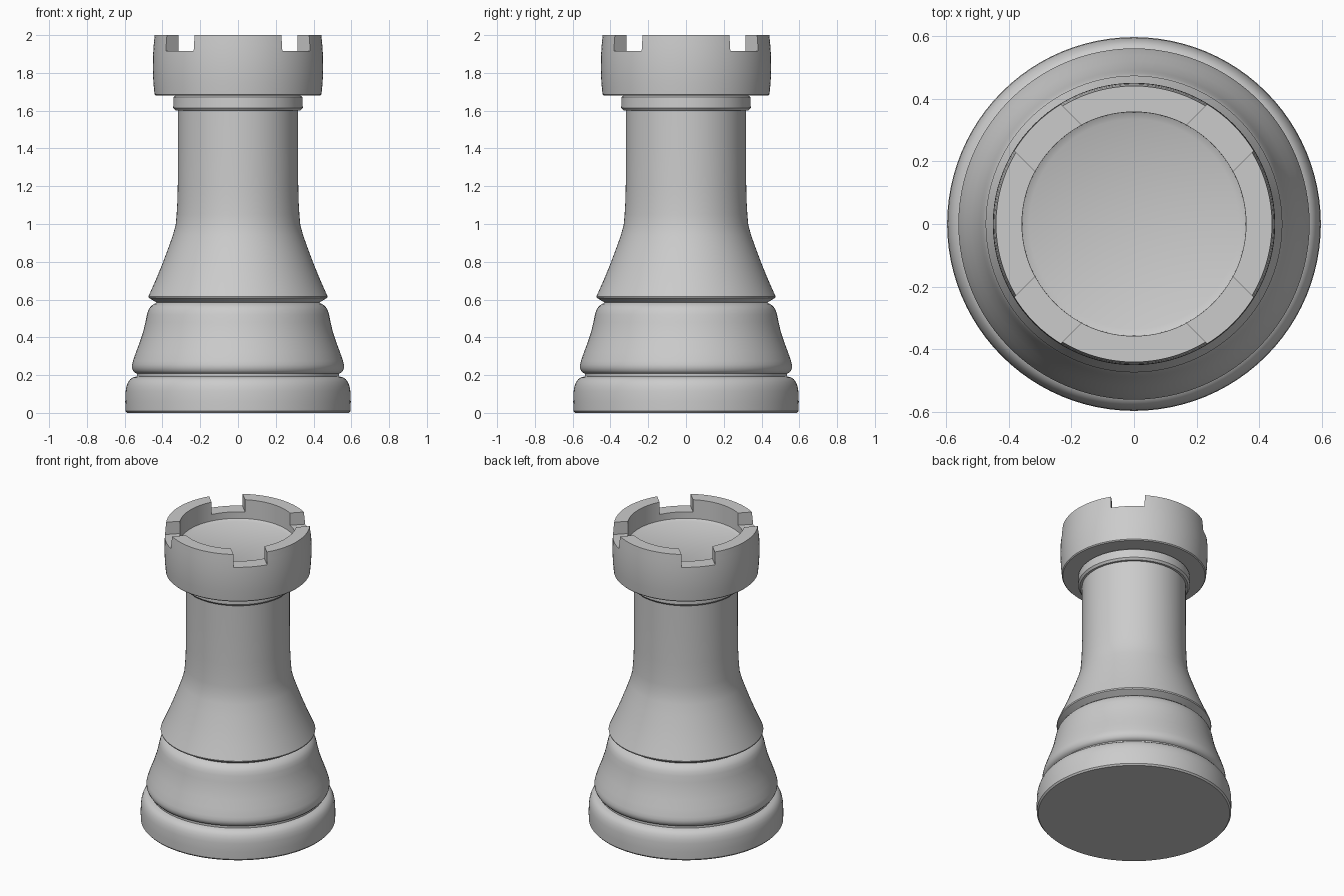
import bpy, bmesh
from math import pi, radians

if "Cube" in bpy.data.objects:
    bpy.data.objects.remove(bpy.data.objects["Cube"])

SEGMENTS = 96


def finish(ob, angle=32):
    bpy.ops.object.select_all(action='DESELECT')
    ob.select_set(True)
    bpy.context.view_layer.objects.active = ob
    bpy.ops.object.shade_smooth_by_angle(angle=radians(angle))


def lathe(name, profile):
    """Spin an (radius, height) profile round the z axis."""
    bm = bmesh.new()
    verts = [bm.verts.new((r, 0, z)) for r, z in profile]
    edges = [bm.edges.new(pair) for pair in zip(verts, verts[1:])]
    bmesh.ops.spin(bm, geom=verts + edges, cent=(0, 0, 0), axis=(0, 0, 1),
                   angle=2 * pi, steps=SEGMENTS, use_duplicate=False)
    bmesh.ops.remove_doubles(bm, verts=bm.verts, dist=1e-5)
    bmesh.ops.recalc_face_normals(bm, faces=bm.faces)
    mesh = bpy.data.meshes.new(name)
    bm.to_mesh(mesh)
    bm.free()
    ob = bpy.data.objects.new(name, mesh)
    bpy.context.collection.objects.link(ob)
    return ob


# Round foot with a softened top edge and a groove above
foot = lathe("foot", [
    (0, 0), (0.587, 0), (0.596, 0.01), (0.597, 0.06), (0.595, 0.115),
    (0.590, 0.142), (0.582, 0.163), (0.571, 0.178), (0.556, 0.188),
    (0.535, 0.193), (0.535, 0.208)])

# Bell-shaped skirt
skirt = lathe("skirt", [
    (0.535, 0.208), (0.547, 0.213), (0.556, 0.224), (0.561, 0.239),
    (0.561, 0.255), (0.556, 0.275), (0.540, 0.322), (0.520, 0.375),
    (0.502, 0.430), (0.490, 0.480), (0.482, 0.520), (0.474, 0.545),
    (0.463, 0.562), (0.447, 0.576), (0.430, 0.584)])

# Flared shaft with a sharp lower rim, and the collar under the head
shaft = lathe("shaft", [
    (0.430, 0.584), (0.472, 0.609), (0.474, 0.617), (0.437, 0.700),
    (0.402, 0.785), (0.370, 0.870), (0.345, 0.940), (0.330, 0.995),
    (0.325, 1.05), (0.321, 1.12), (0.319, 1.20), (0.318, 1.40),
    (0.318, 1.602)])
collar = lathe("collar", [
    (0.318, 1.602), (0.332, 1.602), (0.343, 1.615), (0.341, 1.672),
    (0.330, 1.680)])

# Hollow head
head = lathe("head", [
    (0, 1.68), (0.436, 1.68), (0.442, 1.686), (0.448, 1.75), (0.451, 1.82),
    (0.450, 1.89), (0.446, 1.95), (0.441, 2.0), (0.358, 2.0), (0.357, 1.873),
    (0.335, 1.862), (0, 1.862)])

# Four notches: two crossed bars cut through the rim
for angle in (45, 135):
    bpy.ops.mesh.primitive_cube_add(size=1, location=(0, 0, 2.017),
                                    rotation=(0, 0, radians(angle)))
    bar = bpy.context.object
    bar.name = "notch_cutter"
    bar.scale = (1.4, 0.208, 0.2)
    bar.hide_render = True
    cut = head.modifiers.new("notch", 'BOOLEAN')
    cut.operation = 'DIFFERENCE'
    cut.solver = 'EXACT'
    cut.object = bar
    bpy.context.view_layer.objects.active = head
    bpy.ops.object.modifier_apply(modifier=cut.name)
    bpy.data.objects.remove(bar)

for part in (foot, skirt, shaft, collar, head):
    finish(part)
